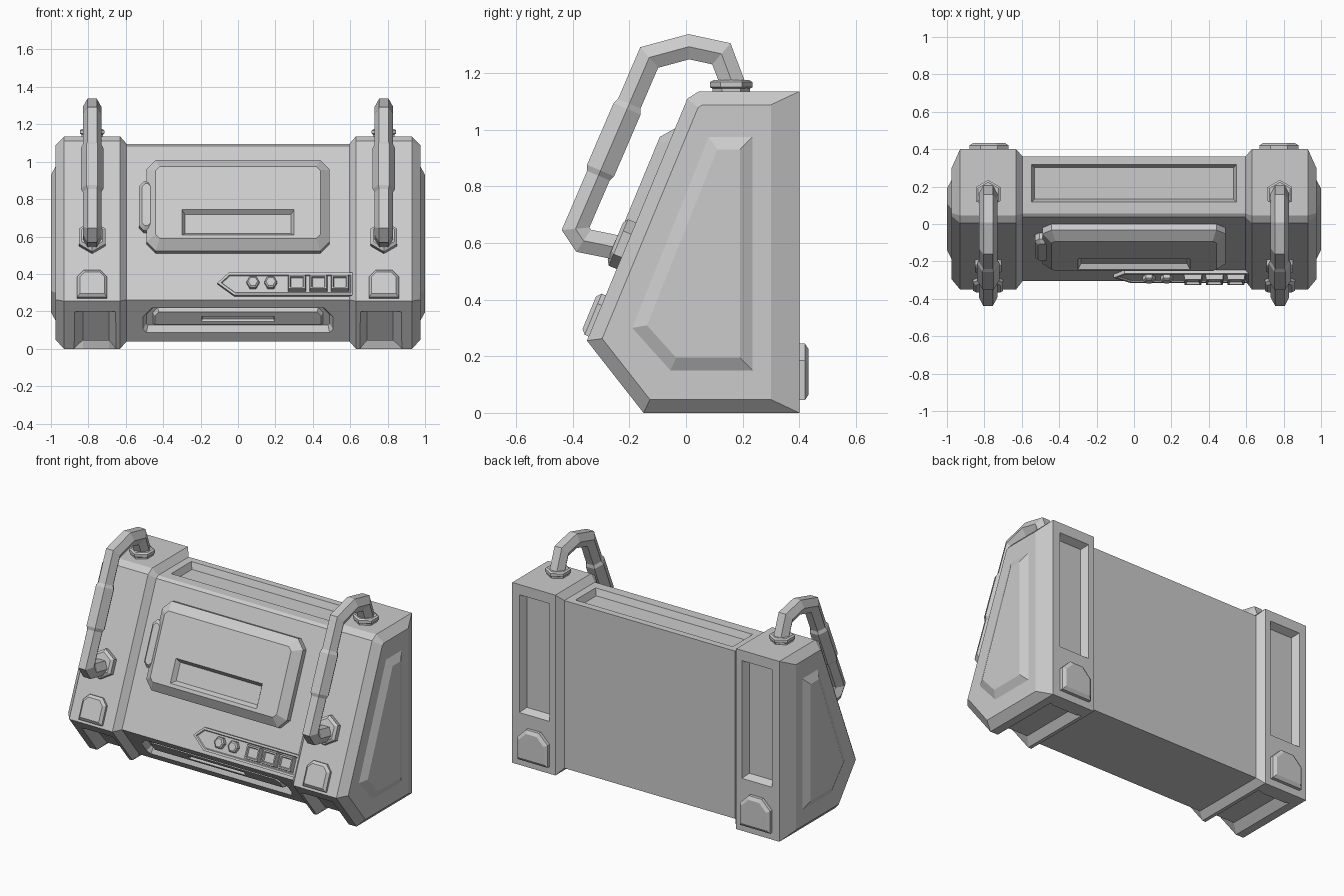
import bpy, bmesh, math
from mathutils import Vector, Matrix

if "Cube" in bpy.data.objects:
    bpy.data.objects.remove(bpy.data.objects["Cube"], do_unlink=True)

grey = bpy.data.materials.new("plain grey")
grey.use_nodes = True
grey.diffuse_color = (0.6, 0.6, 0.6, 1)
grey.node_tree.nodes["Principled BSDF"].inputs["Base Color"].default_value = (0.6, 0.6, 0.6, 1)


def inset(poly, d):
    """Move every edge of a 2D outline inwards by d."""
    pts = [Vector(p) for p in poly]
    n = len(pts)
    area = sum(pts[i - 1].x * pts[i].y - pts[i].x * pts[i - 1].y for i in range(n))
    s = 1 if area > 0 else -1
    out = []
    for i in range(n):
        a = (pts[i] - pts[i - 1]).normalized()
        b = (pts[(i + 1) % n] - pts[i]).normalized()
        na, nb = Vector((-a.y, a.x)) * s, Vector((-b.y, b.x)) * s
        out.append(pts[i] + (na + nb) * d / (1 + na.dot(nb)))
    return out


def loft(name, rings, mirror=False):
    """Skin a closed solid through rings of 3D points."""
    bm = bmesh.new()
    loops = [[bm.verts.new(p) for p in ring] for ring in rings]
    n = len(loops[0])
    for r0, r1 in zip(loops, loops[1:]):
        for i in range(n):
            j = (i + 1) % n
            bm.faces.new((r0[i], r0[j], r1[j], r1[i]))
    bm.faces.new(loops[0])
    bm.faces.new(loops[-1])
    bmesh.ops.recalc_face_normals(bm, faces=bm.faces)
    me = bpy.data.meshes.new(name)
    bm.to_mesh(me)
    bm.free()
    me.materials.append(grey)
    ob = bpy.data.objects.new(name, me)
    bpy.context.collection.objects.link(ob)
    if mirror:
        ob.modifiers.new("mirror", 'MIRROR')
    return ob


def plate(name, frame, outline, steps, mirror=False):
    """Stepped plate on a plane: steps are (height, inset) pairs."""
    rings = [[frame @ Vector((p.x, p.y, w)) for p in inset(outline, d)] for w, d in steps]
    return loft(name, rings, mirror)


def cut(target, cutter):
    cutter.hide_render = True
    m = target.modifiers.new("cut", 'BOOLEAN')
    m.operation, m.solver, m.object = 'DIFFERENCE', 'EXACT', cutter
    bpy.context.view_layer.update()
    bpy.context.view_layer.objects.active = target
    bpy.ops.object.modifier_apply(modifier=m.name)
    bpy.data.objects.remove(cutter, do_unlink=True)


def rect(x0, x1, z0, z1, top=0, low=0):
    """Rectangle with optional chamfered top and bottom corners."""
    pts = [(x0 + low, z0), (x1 - low, z0)]
    pts += [(x1, z0 + low)] if low else []
    pts += [(x1, z1 - top), (x1 - top, z1)] if top else [(x1, z1)]
    pts += [(x0 + top, z1), (x0, z1 - top)] if top else [(x0, z1)]
    pts += [(x0, z0 + low)] if low else []
    return pts


def hexagon(x, z, r, turn=0):
    return [(x + r * math.cos(turn + k * math.pi / 3),
             z + r * math.sin(turn + k * math.pi / 3)) for k in range(6)]


def frame(x_axis, y_axis, origin):
    x, y = Vector(x_axis), Vector(y_axis)
    z = x.cross(y).normalized()
    m = Matrix((x, y, z)).transposed().to_4x4()
    m.translation = origin
    return m


# Side profile (y, z) and the planes the details sit on
profile = [(0.4, 0), (0.4, 1.135), (0.045, 1.135), (0.005, 1.11), (-0.35, 0.255), (-0.15, 0)]
rise, fall = 0.355 / 0.855, -0.2 / 0.255
FRONT = frame((1, 0, 0), (0, rise, 1), (0, -0.35 - 0.255 * rise, 0))
CHIN = frame((1, 0, 0), (0, fall, 1), (0, -0.15, 0))
BACK = frame((-1, 0, 0), (0, 0, 1), (0, 0.4, 0))
TOP = frame((1, 0, 0), (0, 1, 0), (0, 0, 0))
SIDE = frame((0, 1, 0), (0, 0, 1), (0, 0, 0))

# Main body with thicker chamfered end caps, lofted along x
middle = inset(profile, 0.04)
end = inset(profile, 0.047)
for p in end[:2]:
    p.x = 0.3
half = [(0.975, end), (0.93, profile), (0.63, profile), (0.595, middle)]
sections = half + [(-x, p) for x, p in reversed(half)]
body = loft("body", [[(x, p[0], p[1]) for p in prof] for x, prof in sections])

# Recesses in the body
cut(body, plate("top_cut", TOP, rect(-0.55, 0.55, 0.115, 0.32),
                [(1.115, -0.005), (1.055, 0.018)]))
cut(body, plate("chin_cut", CHIN, rect(-0.51, 0.51, 0.06, 0.195, 0.05, 0.02),
                [(-0.02, -0.01), (-0.075, 0.02)]))
cut(body, plate("back_cut", BACK, rect(-0.88, -0.67, 0.33, 1.07),
                [(0.01, -0.005), (-0.045, 0.02)], True))

# Slots under the end caps that leave two feet on each
shallow = [(-0.4, 0.2), (-0.312, 0.197), (-0.153, -0.003), (0.32, -0.003), (0.32, -0.06), (-0.2, -0.06)]
deep = [(-0.4, 0.2), (-0.25, 0.2), (-0.115, 0.045), (0.29, 0.045), (0.32, -0.06), (-0.2, -0.06)]
slot = [(0.65, shallow), (0.69, deep), (0.83, deep), (0.88, shallow)]
cut(body, loft("foot_cut", [[(x, y, z) for y, z in p] for x, p in slot], True))

# Raised panels on the outer sides
plate("side_panel", SIDE,
      [(0.235, 0.15), (0.235, 0.975), (0.08, 0.975), (-0.19, 0.3), (-0.055, 0.15)],
      [(0.96, 0), (0.975, 0), (1.0, 0.045)], True)

# Bar inside the chin recess
chin_bar = plate("chin_bar", CHIN, rect(-0.46, 0.46, 0.085, 0.18, 0.03),
                 [(-0.085, 0), (-0.05, 0.015)])
cut(chin_bar, plate("groove_cut", CHIN, rect(-0.2, 0.2, 0.11, 0.145),
                    [(-0.04, 0), (-0.065, 0.01)]))

# Front hatch with a finger slot and a latch
hatch = plate("hatch", FRONT, rect(-0.49, 0.49, 0.525, 1.01, 0.05, 0.05),
              [(-0.05, 0), (-0.005, 0), (0.038, 0.05)])
cut(hatch, plate("hatch_cut", FRONT, rect(-0.305, 0.305, 0.59, 0.735),
                 [(0.045, 0), (0.01, 0.022)]))
plate("hatch_latch", FRONT, rect(-0.53, -0.45, 0.635, 0.895, 0.025, 0.025),
      [(-0.05, 0), (-0.005, 0), (0.015, 0.018)])

# Control panel pointing to one side, with round and square buttons
plate("control_panel", FRONT,
      [(-0.02, 0.295), (0.615, 0.295), (0.615, 0.415), (-0.05, 0.415), (-0.11, 0.36)],
      [(-0.05, 0), (-0.02, 0), (-0.02, 0.012), (-0.027, 0.016)])
for i, x in enumerate((0.08, 0.175)):
    plate(f"round_button_{i + 1}", FRONT, hexagon(x, 0.36, 0.034),
          [(-0.035, 0), (-0.005, 0), (0.002, 0.008)])
for i, x in enumerate((0.315, 0.43, 0.545)):
    plate(f"square_button_{i + 1}", FRONT, rect(x - 0.05, x + 0.05, 0.315, 0.4),
          [(-0.035, 0), (0.004, 0.006), (0.004, 0.014), (-0.008, 0.018)])

# Pads on the front and back of the end caps
plate("front_pad", FRONT, rect(0.7, 0.86, 0.27, 0.415, 0.035),
      [(-0.01, 0), (0.015, 0), (0.03, 0.015)], True)
plate("back_pad", BACK, rect(-0.88, -0.67, 0.045, 0.245, 0.06),
      [(-0.01, 0), (0.02, 0), (0.033, 0.02)], True)

# Handle mounts
plate("handle_top_mount", TOP, hexagon(0.78, 0.16, 0.075, math.pi / 2),
      [(1.12, 0.008), (1.145, 0.008), (1.15, 0), (1.168, 0), (1.175, 0.01)], True)
plate("handle_lower_mount", FRONT, hexagon(0.78, 0.59, 0.082, math.pi / 2),
      [(-0.01, 0), (0.03, 0), (0.042, 0.015)], True)

# Six-sided handle tube with a thicker grip
upper, lower = Vector((-0.13, 1.255)), Vector((-0.39, 0.65))
path = [(Vector(p), 0.05) for p in ((0.177, 1.13), (0.125, 1.268), (0.01, 1.293))]
path += [(upper.lerp(lower, t), r) for t, r in
         ((0, 0.05), (0.27, 0.05), (0.3, 0.06), (0.66, 0.06), (0.69, 0.05), (1, 0.05))]
path += [(Vector(p), 0.05) for p in ((-0.362, 0.608), (-0.2, 0.575))]
rings = []
for i, (p, r) in enumerate(path):
    before = (p - path[i - 1][0]).normalized() if i else (path[1][0] - p).normalized()
    after = (path[i + 1][0] - p).normalized() if i < len(path) - 1 else before
    tangent = (before + after).normalized()
    side = Vector((-tangent.y, tangent.x)) / tangent.dot(after)
    ring = []
    for c, s in hexagon(0, 0, r):
        q = p + side * s
        ring.append((0.78 + c, q.x, q.y))
    rings.append(ring)
loft("handle", rings, True)
